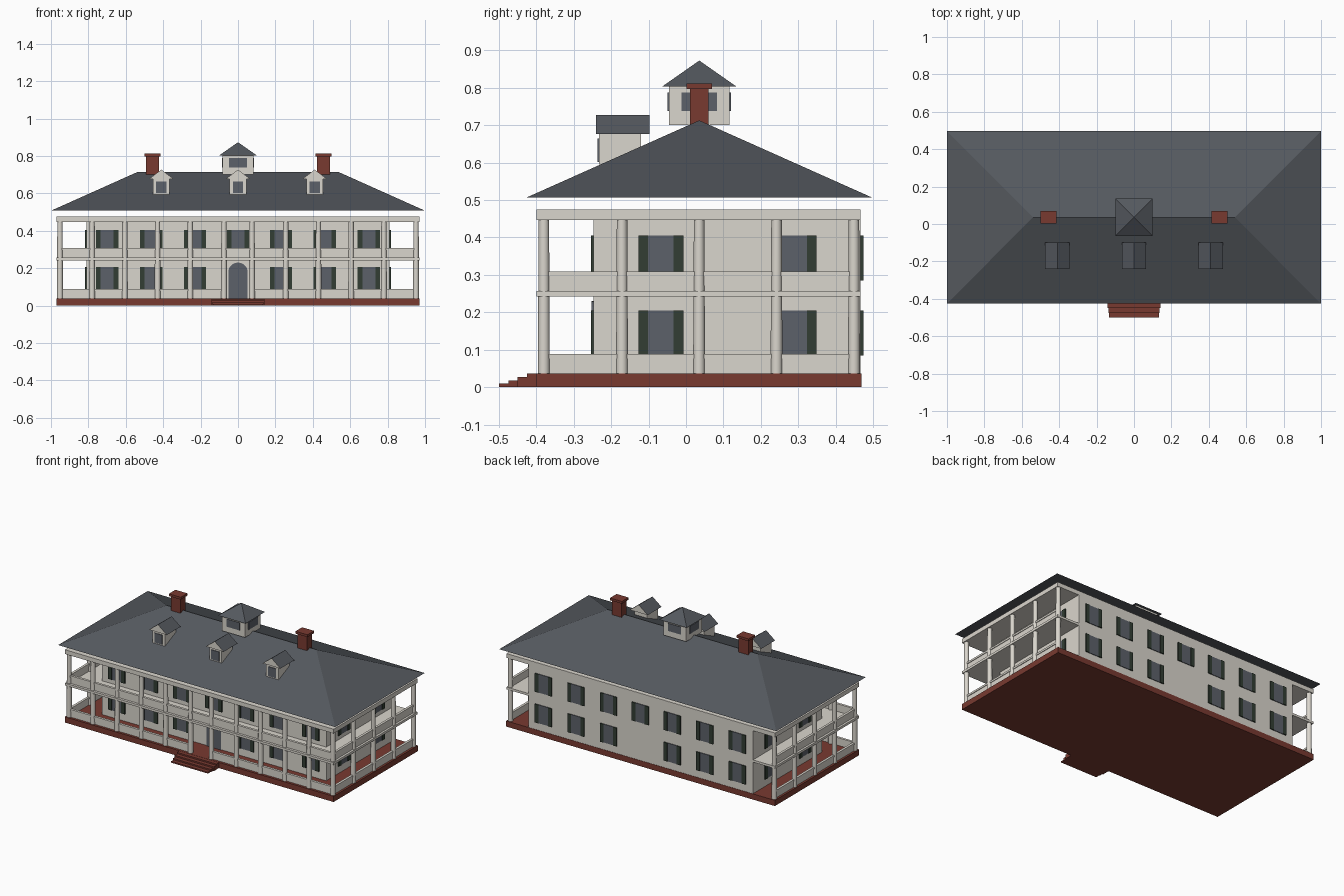
import bpy, bmesh, math

if "Cube" in bpy.data.objects:
    bpy.data.objects.remove(bpy.data.objects["Cube"])


def material(name, r, g, b):
    m = bpy.data.materials.new(name)
    m.diffuse_color = (r, g, b, 1)
    m.use_nodes = True
    m.node_tree.nodes["Principled BSDF"].inputs["Base Color"].default_value = m.diffuse_color
    return m


PLASTER = material("pale plaster", 0.70, 0.67, 0.61)
BRICK = material("red brick", 0.19, 0.042, 0.030)
SLATE = material("grey slate", 0.090, 0.099, 0.113)
GLASS = material("blue grey glass", 0.107, 0.119, 0.143)
SHUTTER = material("dark green", 0.032, 0.048, 0.034)


def finish(name, bm, *mats):
    bmesh.ops.recalc_face_normals(bm, faces=bm.faces)
    me = bpy.data.meshes.new(name)
    bm.to_mesh(me)
    bm.free()
    for m in mats:
        me.materials.append(m)
    ob = bpy.data.objects.new(name, me)
    bpy.context.collection.objects.link(ob)
    return ob


def box(name, mat, x0, x1, y0, y1, z0, z1):
    bm = bmesh.new()
    bmesh.ops.create_cube(bm, size=1)
    for v in bm.verts:
        v.co = (x1 if v.co.x > 0 else x0, y1 if v.co.y > 0 else y0, z1 if v.co.z > 0 else z0)
    return finish(name, bm, mat)


def hip_roof(name, hx, y0, y1, z0, z1, ridge):
    # rectangle at the eaves, rising to a ridge (or a point when ridge is 0)
    bm = bmesh.new()
    c = [bm.verts.new(p) for p in ((-hx, y0, z0), (hx, y0, z0), (hx, y1, z0), (-hx, y1, z0))]
    ym = (y0 + y1) / 2
    a = bm.verts.new((-ridge, ym, z1))
    b = bm.verts.new((ridge, ym, z1)) if ridge else a
    bm.faces.new(c)
    for loop in ((c[0], c[1], b, a), (c[1], c[2], b), (c[2], c[3], a, b), (c[3], c[0], a)):
        bm.faces.new(list(dict.fromkeys(loop)))
    return finish(name, bm, SLATE)


def extrude_front(name, pts, y0, y1, *mats):
    # front (x, z) outline pushed along y
    bm = bmesh.new()
    f = bm.faces.new([bm.verts.new((x, y0, z)) for x, z in pts])
    new = bmesh.ops.extrude_face_region(bm, geom=[f])["geom"]
    for v in new:
        if isinstance(v, bmesh.types.BMVert):
            v.co.y = y1
    return finish(name, bm, *mats)


def wall_plate(name, mat, side, wall, c, half, z0, z1, t):
    # thin plate on a wall; side is the outward direction
    s = 1 if side[0] == "+" else -1
    lo, hi = sorted((wall - s * 0.002, wall + s * t))
    if side[1] == "x":
        box(name, mat, lo, hi, c - half, c + half, z0, z1)
    else:
        box(name, mat, c - half, c + half, lo, hi, z0, z1)


def window(side, wall, c, z0):
    wall_plate("window", GLASS, side, wall, c, 0.034, z0, z0 + 0.12, 0.004)
    for s in (-1, 1):
        wall_plate("shutter", SHUTTER, side, wall, c + s * 0.047, 0.013, z0, z0 + 0.12, 0.007)


YM = 0.0355           # middle of the roof and platform
WX, WF, WB = 0.81, -0.247, 0.467
FLOORS = (0.037, 0.257)

# platform, house body, gallery floor and top beam
box("platform", BRICK, -0.97, 0.97, -0.40, 0.469, 0, 0.037)
box("house_walls", PLASTER, -WX, WX, WF, WB, 0.03, 0.474)
box("gallery_floor", PLASTER, -0.97, 0.97, -0.40, 0.466, 0.242, 0.257)
box("top_beam", PLASTER, -0.97, 0.97, -0.40, 0.466, 0.447, 0.475)

# front steps
for i, hw in enumerate((0.133, 0.136, 0.142, 0.142)):
    box("front_step", BRICK, -hw, hw, -0.5 + 0.025 * i, -0.39, 0, 0.009 * (i + 1))

# windows on all four walls; the lower centre bay has none
for x in (-0.70, -0.465, -0.23, 0, 0.23, 0.465, 0.70):
    for z in (0.085, 0.285):
        if x == 0 and z < 0.2:
            continue
        window("-y", WF, x, z)
        window("+y", WB, x, z)
for s, side in ((-1, "-x"), (1, "+x")):
    for y in (-0.067, 0.289):
        for z in (0.085, 0.285):
            window(side, s * WX, y, z)

# arched front door
arch = [(0.052 * math.cos(math.pi * i / 12), 0.178 + 0.052 * math.sin(math.pi * i / 12)) for i in range(13)]
extrude_front("front_door", [(-0.052, 0.037), (0.052, 0.037)] + arch, WF - 0.005, WF + 0.002, GLASS)

# columns round the front and both sides
FX = (0.075, 0.255, 0.43, 0.605, 0.78, 0.952)
SY = (-0.171, 0.035, 0.242, 0.449)
spots = [(s * x, -0.38) for x in FX for s in (-1, 1)] + [(s * 0.952, y) for y in SY for s in (-1, 1)]
for x, y in spots:
    bpy.ops.mesh.primitive_cone_add(vertices=12, radius1=0.016, radius2=0.014, depth=0.412,
                                    location=(x, y, 0.242))
    ob = bpy.context.object
    ob.name = "column"
    ob.data.materials.append(PLASTER)
    bpy.ops.object.shade_smooth_by_angle()


# railings: a low panel with a cap, open at the entrance
def railing(x0, x1, y0, y1, z):
    for name, t, a, b in (("rail_panel", 0.004, z - 0.002, z + 0.042), ("rail_cap", 0.008, z + 0.040, z + 0.052)):
        box(name, PLASTER, x0 - t, x1 + t, y0 - t, y1 + t, a, b)


for z in FLOORS:
    for s in (-1, 1):
        railing(s * 0.952, s * 0.952, -0.38, 0.449, z)
for s in (-1, 1):
    railing(min(s * 0.08, s * 0.94), max(s * 0.08, s * 0.94), -0.38, -0.38, FLOORS[0])
railing(-0.94, 0.94, -0.38, -0.38, FLOORS[1])

# main roof
hip_roof("main_roof", 1.0, -0.426, 0.497, 0.507, 0.713, 0.54)

# dormers with gabled roofs
for x in (-0.41, 0, 0.41):
    box("dormer_walls", PLASTER, x - 0.045, x + 0.045, -0.232, -0.12, 0.595, 0.68)
    wall_plate("dormer_window", GLASS, "-y", -0.232, x, 0.028, 0.602, 0.664, 0.004)
    roof = extrude_front("dormer_roof", [(x - 0.065, 0.677), (x + 0.065, 0.677), (x, 0.727)],
                         -0.24, -0.098, SLATE, PLASTER)
    for p in roof.data.polygons:
        p.material_index = 1 if abs(p.normal.y) > 0.9 else 0

# cupola with a window on each side
box("cupola_walls", PLASTER, -0.082, 0.082, YM - 0.081, YM + 0.081, 0.70, 0.805)
hip_roof("cupola_roof", 0.1, YM - 0.1, YM + 0.1, 0.803, 0.873, 0)
for s, sign in ((-1, "-"), (1, "+")):
    wall_plate("cupola_window", GLASS, sign + "x", s * 0.082, YM, 0.047, 0.738, 0.788, 0.004)
    wall_plate("cupola_window", GLASS, sign + "y", YM + s * 0.081, 0, 0.047, 0.738, 0.788, 0.004)

# chimneys
for s in (-1, 1):
    x = s * 0.457
    box("chimney", BRICK, x - 0.035, x + 0.035, YM - 0.025, YM + 0.025, 0.66, 0.80)
    box("chimney_cap", BRICK, x - 0.043, x + 0.043, YM - 0.034, YM + 0.034, 0.797, 0.812)
